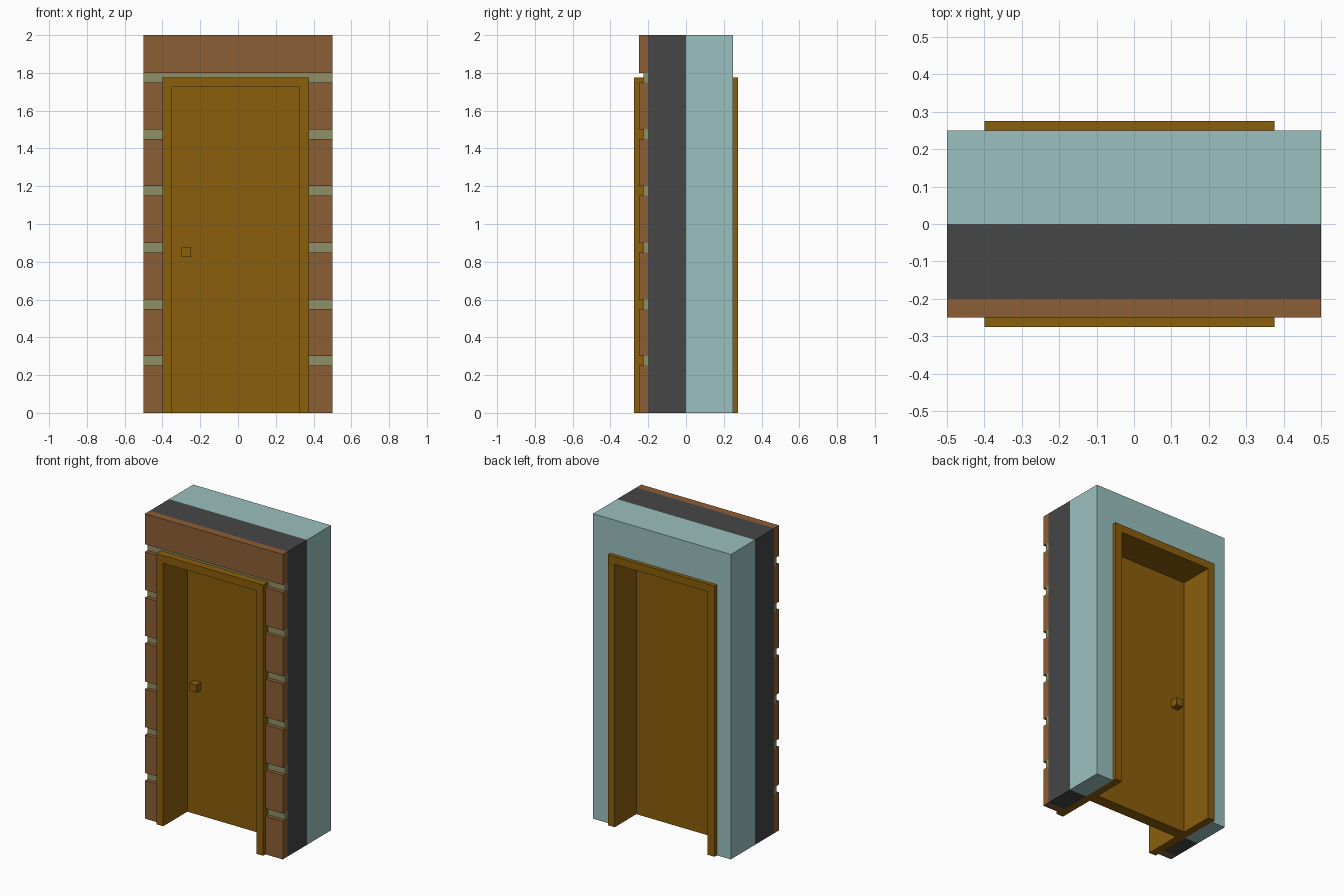
import bpy
import bmesh

cube = bpy.data.objects.get("Cube")
if cube:
    bpy.data.objects.remove(cube, do_unlink=True)


def material(name, rgb):
    # sRGB bytes to linear colour
    lin = [((c / 255 + 0.055) / 1.055) ** 2.4 if c > 10 else c / 255 / 12.92 for c in rgb]
    m = bpy.data.materials.new(name)
    m.use_nodes = True
    m.diffuse_color = (*lin, 1)
    m.node_tree.nodes["Principled BSDF"].inputs["Base Color"].default_value = (*lin, 1)
    return m


WOOD = material("wood", (139, 94, 12))
BRICK = material("brick", (140, 94, 53))
MORTAR = material("mortar", (143, 144, 102))
PLASTER = material("pale_teal_plaster", (155, 192, 191))
INSULATION = material("dark_insulation", (70, 70, 70))


def prism(name, outline, y0, y1, mat):
    """Extrude an x-z outline from y0 to y1."""
    bm = bmesh.new()
    face = bm.faces.new([bm.verts.new((x, y0, z)) for x, z in outline])
    new = bmesh.ops.extrude_face_region(bm, geom=[face])["geom"]
    bmesh.ops.translate(bm, vec=(0, y1 - y0, 0),
                        verts=[v for v in new if isinstance(v, bmesh.types.BMVert)])
    bmesh.ops.recalc_face_normals(bm, faces=bm.faces)
    me = bpy.data.meshes.new(name)
    bm.to_mesh(me)
    bm.free()
    me.materials.append(mat)
    ob = bpy.data.objects.new(name, me)
    bpy.context.collection.objects.link(ob)
    return ob


def box(name, x0, x1, y0, y1, z0, z1, mat):
    return prism(name, [(x0, z0), (x1, z0), (x1, z1), (x0, z1)], y0, y1, mat)


def portal(name, outer, opening, z0, top, open_top, y0, y1, mat):
    """Slab with a doorway cut up from its lower edge."""
    (a, d), (b, c) = outer, opening
    return prism(name, [(a, z0), (b, z0), (b, open_top), (c, open_top), (c, z0),
                        (d, z0), (d, top), (a, top)], y0, y1, mat)


WALL = (-0.5, 0.5)
FRAME = (-0.4, 0.375)
INNER = (-0.35, 0.325)
FRAME_TOP, INNER_TOP = 1.775, 1.725

# Wall layers
portal("inner_wall", WALL, FRAME, 0, 2, FRAME_TOP, 0, 0.25, PLASTER)
portal("insulation_layer", WALL, FRAME, 0, 2, FRAME_TOP, -0.2, 0, INSULATION)

# Brick courses beside the doorway, with recessed mortar joints
sides = {"right": (WALL[0], FRAME[0]), "left": (FRAME[1], WALL[1])}
for i in range(6):
    z = 0.3 * i
    for side, (x0, x1) in sides.items():
        box(f"brick_{side}_{i + 1}", x0, x1, -0.25, -0.2, z, z + 0.25, BRICK)
        if i < 5:
            box(f"mortar_{side}_{i + 1}", x0, x1, -0.225, -0.2, z + 0.25, z + 0.3, MORTAR)
portal("mortar_top", WALL, FRAME, 1.75, 1.8, FRAME_TOP, -0.225, -0.2, MORTAR)
box("brick_lintel", *WALL, -0.25, -0.2, 1.8, 2, BRICK)

# Door frame, door and knobs
portal("door_frame", FRAME, INNER, 0, FRAME_TOP, INNER_TOP, -0.275, 0.275, WOOD)
box("door", *INNER, -0.025, 0.05, 0, INNER_TOP, WOOD)
box("front_knob", -0.3, -0.25, -0.075, -0.025, 0.825, 0.875, WOOD)
box("back_knob", -0.3, -0.25, 0.05, 0.1, 0.825, 0.875, WOOD)
